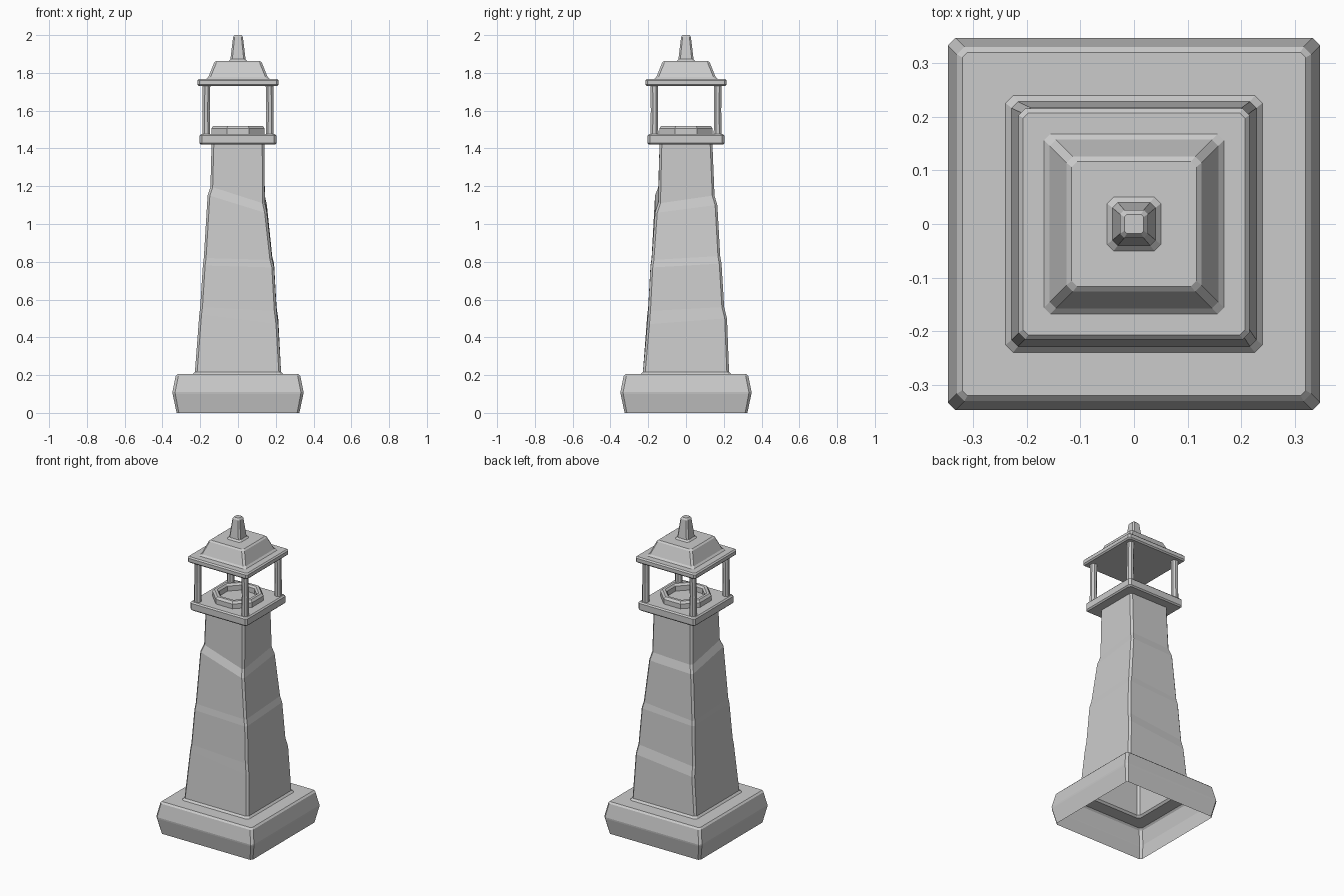
import bpy, bmesh, math

if "Cube" in bpy.data.objects:
    bpy.data.objects.remove(bpy.data.objects["Cube"])


def skin(name, rings, cap_start=False, cap_end=False, loop=False):
    """Join equal-length rings of points with quads into one object."""
    bm = bmesh.new()
    vs = [[bm.verts.new(p) for p in ring] for ring in rings]
    n = len(vs[0])
    pairs = list(zip(vs, vs[1:])) + ([(vs[-1], vs[0])] if loop else [])
    for a, b in pairs:
        for i in range(n):
            j = (i + 1) % n
            bm.faces.new((a[i], a[j], b[j], b[i]))
    if cap_start:
        bm.faces.new(vs[0][::-1])
    if cap_end:
        bm.faces.new(vs[-1])
    if loop:
        bmesh.ops.recalc_face_normals(bm, faces=bm.faces[:])
    me = bpy.data.meshes.new(name)
    bm.to_mesh(me)
    bm.free()
    ob = bpy.data.objects.new(name, me)
    bpy.context.collection.objects.link(ob)
    return ob


def uneven(l, r, f, b, zs, c=0.012):
    """Rectangle with cut corners; zs are corner heights FL, FR, BR, BL."""
    pts = [(-l, -f + c), (-l + c, -f), (r - c, -f), (r, -f + c),
           (r, b - c), (r - c, b), (-l + c, b), (-l, b - c)]
    return [(x, y, zs[i // 2]) for i, (x, y) in enumerate(pts)]


def square(h, z, c=0.012):
    return uneven(h, h, h, h, (z,) * 4, c)


def octagon(r, z, cx=0, cy=0):
    return [(cx + r * math.cos(math.radians(22.5 + 45 * i)),
             cy + r * math.sin(math.radians(22.5 + 45 * i)), z) for i in range(8)]


# Plinth, weathered tower and gallery deck as one shell, open underneath
plinth = [square(0.325, 0), square(0.346, 0.1, 0.014), square(0.347, 0.11, 0.014),
          square(0.33, 0.195, 0.014), square(0.32, 0.205, 0.01)]
tower = [
    square(0.239, 0.205, 0.014), square(0.228, 0.217),
    uneven(0.205, 0.213, 0.205, 0.217, (0.52, 0.47, 0.50, 0.46)),
    uneven(0.200, 0.204, 0.200, 0.202, (0.56, 0.54, 0.56, 0.52)),
    uneven(0.186, 0.191, 0.188, 0.188, (0.78, 0.77, 0.79, 0.77)),
    uneven(0.181, 0.181, 0.182, 0.181, (0.82, 0.81, 0.83, 0.80)),
    uneven(0.161, 0.153, 0.164, 0.166, (1.15, 1.06, 1.10, 1.09)),
    uneven(0.146, 0.142, 0.147, 0.151, (1.195, 1.11, 1.15, 1.14)),
    square(0.14, 1.42),
]
deck = [square(0.195, 1.42), square(0.203, 1.428), square(0.203, 1.468),
        square(0.195, 1.476)]
skin("tower_with_plinth_and_deck", plinth + tower + deck, cap_end=True)

# Raised octagonal lamp ring on the deck
skin("lamp_ring", [octagon(r, z) for r, z in (
    (0.153, 1.474), (0.153, 1.506), (0.141, 1.52),
    (0.124, 1.52), (0.113, 1.508), (0.113, 1.474))], loop=True)

# Four lantern posts
for sy, side in ((-1, "front"), (1, "back")):
    for sx, hand in ((-1, "left"), (1, "right")):
        skin(f"{side}_{hand}_post",
             [octagon(0.023, 1.47, sx * 0.168, sy * 0.168),
              octagon(0.021, 1.60, sx * 0.169, sy * 0.167),
              octagon(0.022, 1.735, sx * 0.167, sy * 0.168)],
             cap_start=True, cap_end=True)

# Roof: eaves slab, hipped block and finial
roof = [(0.207, 1.73, 0.01), (0.215, 1.738, 0.012), (0.215, 1.76, 0.012),
        (0.207, 1.768, 0.01), (0.168, 1.768, 0.012), (0.157, 1.778, 0.012),
        (0.126, 1.855, 0.012), (0.116, 1.863, 0.01), (0.05, 1.863, 0.012),
        (0.040, 1.873, 0.01), (0.026, 1.99, 0.008), (0.018, 2.0, 0.005)]
skin("roof_with_finial", [square(*r) for r in roof], cap_start=True, cap_end=True)
